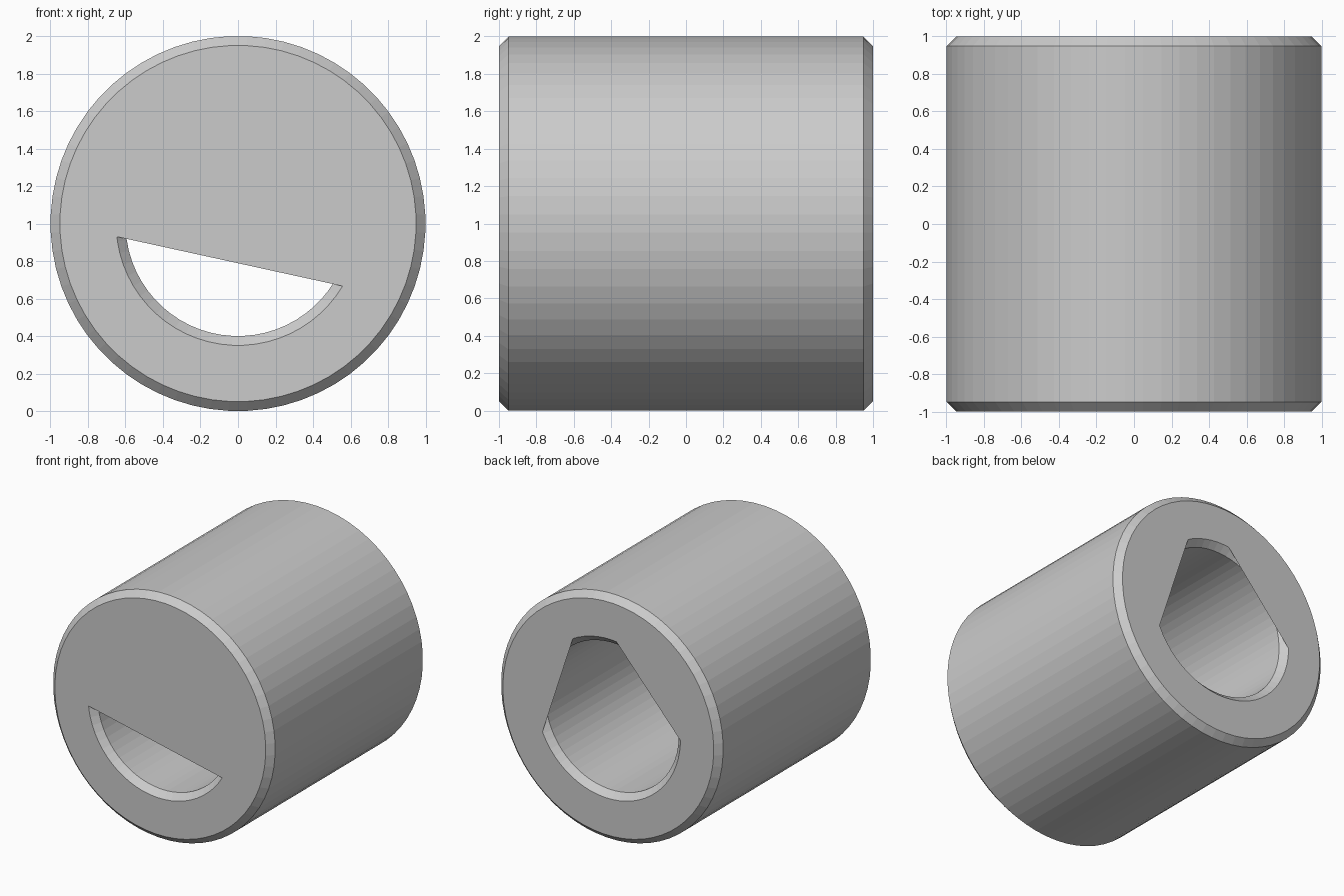
import bpy, bmesh
from math import cos, sin, radians, pi

if "Cube" in bpy.data.objects:
    bpy.data.objects.remove(bpy.data.objects["Cube"])

SIDES = 64
STEP = 2 * pi / SIDES
ANGLES = [(i + 0.5) * STEP for i in range(SIDES)]


def point(r, a, y):
    return (r * cos(a), y, 1 + r * sin(a))


def make_object(name, bm):
    mesh = bpy.data.meshes.new(name)
    bm.to_mesh(mesh)
    bm.free()
    obj = bpy.data.objects.new(name, mesh)
    bpy.context.collection.objects.link(obj)
    return obj


# Hollow sleeve: closed (radius, y) profile revolved around the y axis
profile = [(0.6, -0.95), (0.65, -1), (0.95, -1), (1, -0.95),
           (1, 0.95), (0.95, 1), (0.65, 1), (0.6, 0.95)]
bm = bmesh.new()
rings = [[bm.verts.new(point(r, a, y)) for r, y in profile] for a in ANGLES]
for i, ring in enumerate(rings):
    nxt = rings[(i + 1) % SIDES]
    for j in range(len(profile)):
        k = (j + 1) % len(profile)
        bm.faces.new((ring[j], ring[k], nxt[k], nxt[j]))
bmesh.ops.recalc_face_normals(bm, faces=bm.faces)
make_object("sleeve", bm)


# Thin end covers: circle segments cut off by a chord, flush with the end faces
def end_cover(name, start, end, y):
    a0, a1 = radians(start), radians(end)
    inner = [a + n * 2 * pi for n in (-1, 0, 1) for a in ANGLES]
    arc = [a0] + sorted(a for a in inner if a0 + 0.005 < a < a1 - 0.005) + [a1]
    bm = bmesh.new()
    face = bm.faces.new([bm.verts.new(point(0.65, a, y)) for a in arc])
    face.normal_update()
    if face.normal.y * y < 0:
        face.normal_flip()
    make_object(name, bm)


end_cover("front_cover", -30.9, 186.2, -1)
end_cover("back_cover_right", -24.3, 60.7, 1)
end_cover("back_cover_left", 96.4, 180.4, 1)
